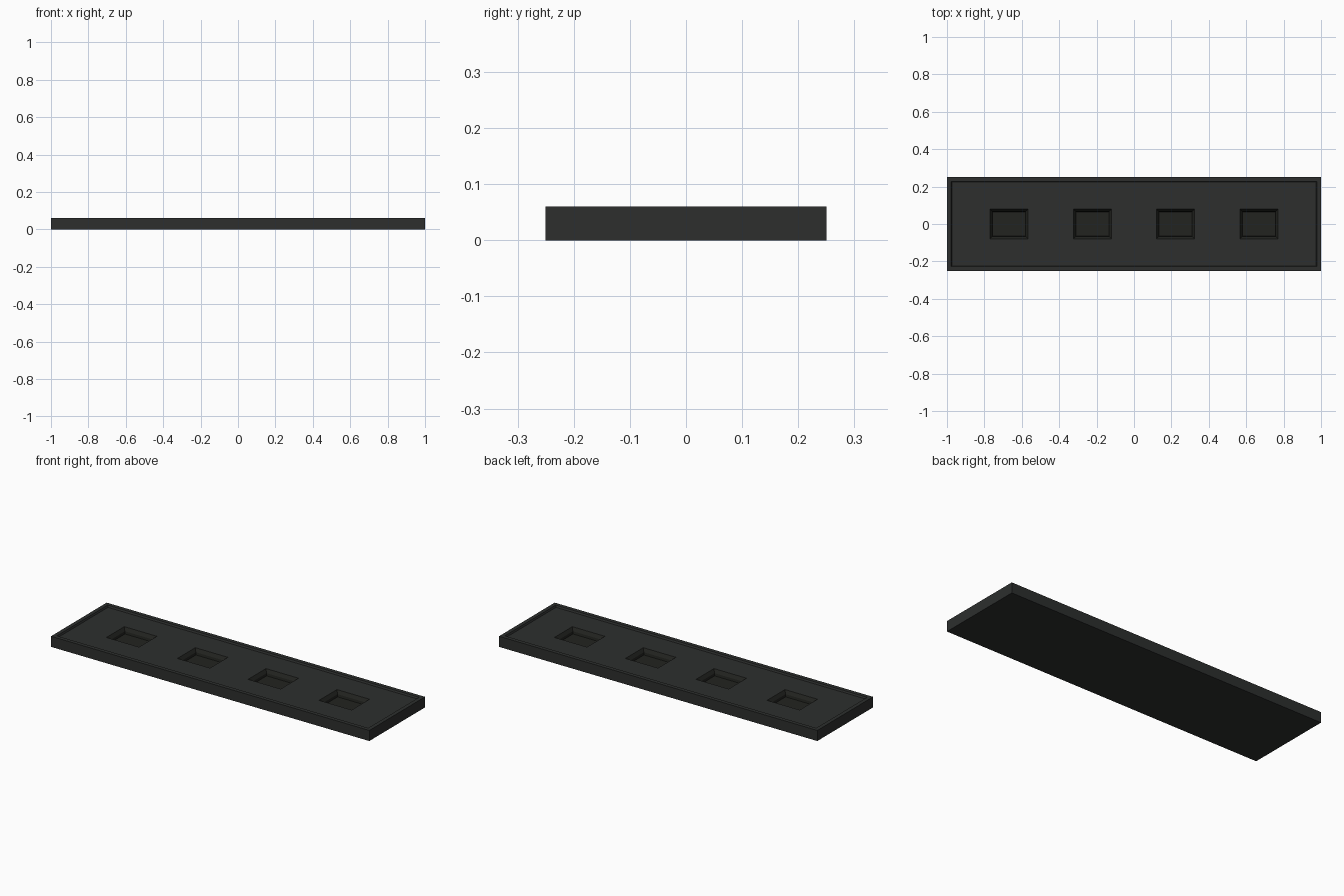
import bpy, bmesh

if "Cube" in bpy.data.objects:
    bpy.data.objects.remove(bpy.data.objects["Cube"])

L, W, H = 2.0, 0.5, 0.06        # overall plate
RIM, RECESS = 0.022, 0.01       # raised border
PW, PD = 0.205, 0.16            # pocket opening
CENTRES = [-0.668, -0.222, 0.222, 0.668]


def material(name, rgb):
    m = bpy.data.materials.new(name)
    m.diffuse_color = (*rgb, 1)
    m.use_nodes = True
    m.node_tree.nodes["Principled BSDF"].inputs["Base Color"].default_value = m.diffuse_color
    return m


bm = bmesh.new()


def loop(inset, z):
    x, y = L / 2 - inset, W / 2 - inset
    return [bm.verts.new(p) for p in
            ((-x, -y, z), (x, -y, z), (x, y, z), (-x, y, z))]


# Outer shell: base, side walls, rim top and rim inner wall
loops = [loop(0, 0), loop(0, H), loop(RIM, H), loop(RIM + 0.004, H - RECESS)]
bm.faces.new(loops[0][::-1])
for a, b in zip(loops, loops[1:]):
    for i in range(4):
        j = (i + 1) % 4
        bm.faces.new((a[i], a[j], b[j], b[i]))

# Recessed panel, divided so that pocket openings are single cells
px, py = L / 2 - RIM - 0.004, W / 2 - RIM - 0.004
xs = [-px] + [c + s * PW / 2 for c in CENTRES for s in (-1, 1)] + [px]
ys = [-py, -PD / 2, PD / 2, py]
grid = [[bm.verts.new((x, y, H - RECESS)) for x in xs] for y in ys]
pockets = []
for r in range(3):
    for c in range(len(xs) - 1):
        f = bm.faces.new((grid[r][c], grid[r][c + 1],
                          grid[r + 1][c + 1], grid[r + 1][c]))
        if r == 1 and c % 2 == 1:
            pockets.append(f)

# Pockets: sloped lead-in, then sunken floor
bm.normal_update()
for inset, depth in ((0.018, -0.018), (0.003, -0.014)):
    res = bmesh.ops.inset_individual(bm, faces=pockets, thickness=inset, depth=depth)
    for f in res["faces"] + pockets:
        f.material_index = 1

bmesh.ops.remove_doubles(bm, verts=bm.verts, dist=1e-5)
me = bpy.data.meshes.new("pocket_plate")
bm.to_mesh(me)
bm.free()
me.materials.append(material("dark_plate", (0.026, 0.028, 0.027)))
me.materials.append(material("dark_pocket", (0.016, 0.017, 0.014)))
plate = bpy.data.objects.new("pocket_plate", me)
bpy.context.collection.objects.link(plate)
